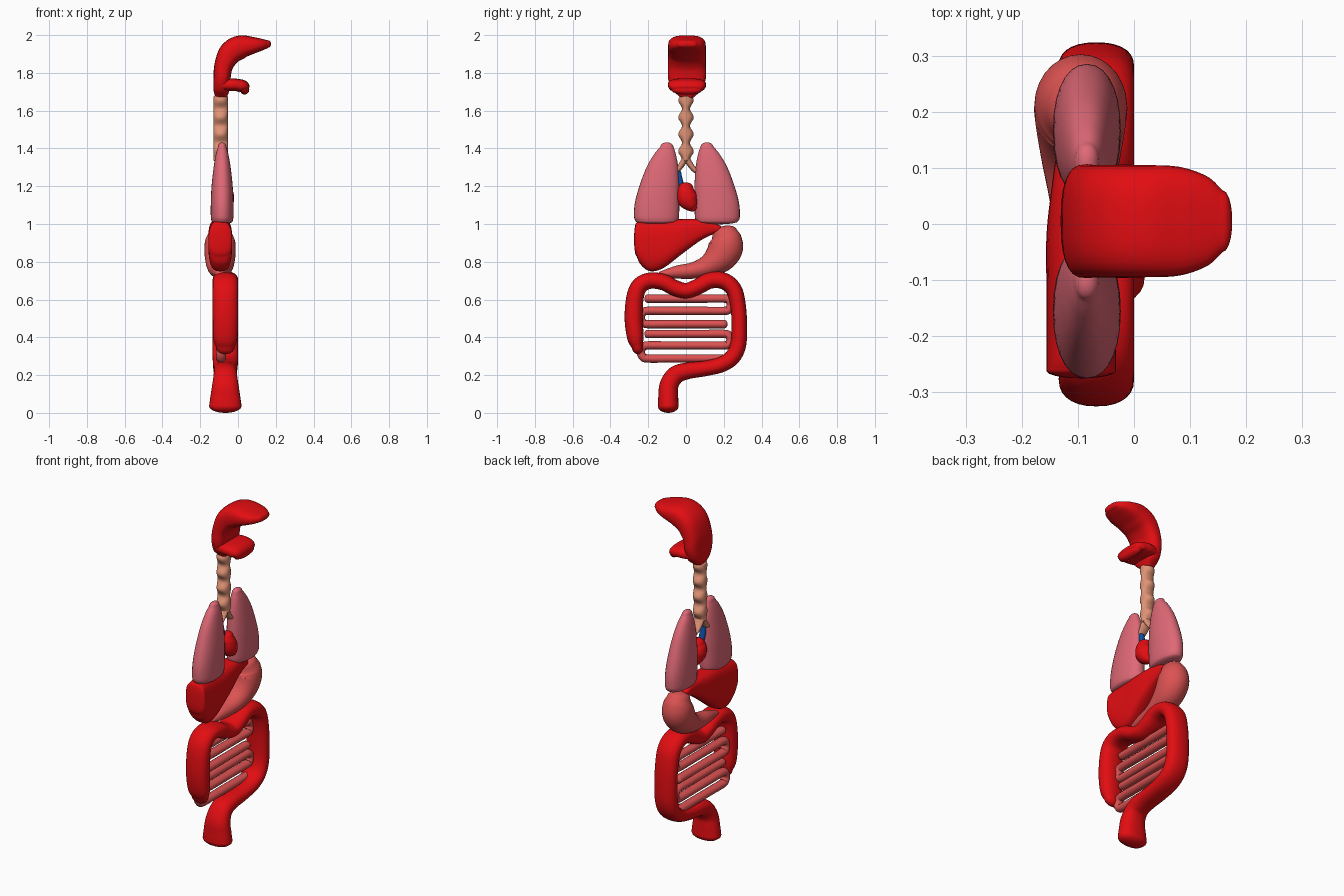
import bpy, bmesh, math
from mathutils import Vector


def material(name, rgb):
    m = bpy.data.materials.new(name)
    m.diffuse_color = (*rgb, 1)
    return m


RED = material("organ red", (0.76, 0.004, 0.006))
PINK = material("lung pink", (0.73, 0.14, 0.18))
ROSE = material("gut rose", (0.72, 0.085, 0.085))
TAN = material("airway tan", (0.74, 0.29, 0.18))
BLUE = material("vein blue", (0.005, 0.08, 0.36))


def smooth_path(pts, n):
    """Catmull-Rom resampling of (u, v, half_width, half_depth, offset) rows."""
    P = [Vector(p) for p in pts]
    P = [2 * P[0] - P[1]] + P + [2 * P[-1] - P[-2]]
    out = []
    for i in range(1, len(P) - 2):
        a, b, c, d = P[i - 1:i + 3]
        for k in range(n):
            t = k / n
            out.append(0.5 * (2 * b + (c - a) * t + (2 * a - 5 * b + 4 * c - d) * t * t
                              + (3 * b - a - 3 * c + d) * t ** 3))
    return out + [P[-2]]


def organ(name, pts, mat, plane="yz", caps=(0.03, 0.03), power=2.0, fixed=None, n=7, sides=28):
    """Sweep a rounded section along a planar path, with domed ends."""
    rows = smooth_path(pts, n)
    rings = []
    for i, r in enumerate(rows):
        if fixed:
            t = Vector(fixed)
        else:
            q, p = rows[min(i + 1, len(rows) - 1)], rows[max(i - 1, 0)]
            t = Vector((q[0] - p[0], q[1] - p[1])).normalized()
        rings.append((Vector((r[0], r[1])), t, max(r[2], 0.004), max(r[3], 0.004), r[4]))

    def dome(ring, length):
        c, t, h, d, o = ring
        res = []
        for deg in (20, 40, 58, 73, 84):
            a = math.radians(deg)
            s = math.cos(a)
            res.append((c + t * length * math.sin(a), t, h * s, d * s, o))
        return res

    rings = dome(rings[0], -caps[0])[::-1] + rings + dome(rings[-1], caps[1])
    bm = bmesh.new()
    loops = []
    for c, t, h, d, o in rings:
        nrm = Vector((-t.y, t.x))
        loop = []
        for k in range(sides):
            a = 2 * math.pi * k / sides
            ca, sa = math.cos(a), math.sin(a)
            x = math.copysign(abs(ca) ** (2 / power), ca) * h
            w = o + math.copysign(abs(sa) ** (2 / power), sa) * d
            p = c + nrm * x
            loop.append(bm.verts.new((w, p.x, p.y) if plane == "yz" else (p.x, w, p.y)))
        loops.append(loop)
    for A, B in zip(loops, loops[1:]):
        for k in range(sides):
            j = (k + 1) % sides
            bm.faces.new((A[k], A[j], B[j], B[k]))
    bm.faces.new(loops[0])
    bm.faces.new(loops[-1])
    bmesh.ops.recalc_face_normals(bm, faces=bm.faces)
    for f in bm.faces:
        f.smooth = True
    me = bpy.data.meshes.new(name)
    bm.to_mesh(me)
    bm.free()
    me.materials.append(mat)
    ob = bpy.data.objects.new(name, me)
    bpy.context.collection.objects.link(ob)
    return ob


# Nasal passage with throat, and mouth (profiles in the xz plane)
Y = 0.005
organ("nasal_passage", [
    (-0.09, 1.675, 0.032, 0.04, Y), (-0.088, 1.71, 0.042, 0.078, Y), (-0.085, 1.77, 0.045, 0.1, Y),
    (-0.075, 1.84, 0.05, 0.1, Y), (-0.04, 1.905, 0.062, 0.1, Y), (0.015, 1.937, 0.062, 0.1, Y),
    (0.08, 1.946, 0.045, 0.097, Y), (0.13, 1.95, 0.03, 0.08, Y), (0.158, 1.953, 0.02, 0.055, Y)],
    RED, "xz", (0.01, 0.017), 2.8)
organ("mouth", [
    (-0.1, 1.735, 0.03, 0.085, Y), (-0.04, 1.737, 0.034, 0.1, Y), (0.0, 1.735, 0.033, 0.1, Y),
    (0.027, 1.725, 0.035, 0.095, Y), (0.036, 1.708, 0.024, 0.08, Y)],
    RED, "xz", (0.01, 0.022), 2.8)

# Ribbed windpipe and its two branches
X = -0.092
pipe = []
for i in range(29):
    z = 1.675 - i * 0.012
    pipe.append((0, z, 0.031 + 0.01 * math.cos((z - 1.655) / 0.09 * 2 * math.pi), 0.038, X))
organ("windpipe", pipe, TAN, caps=(0.005, 0.01), n=2)
for s, side in ((-1, "left"), (1, "right")):
    organ("bronchus_" + side, [(0, 1.36, 0.016, 0.034, X), (s * 0.016, 1.325, 0.016, 0.03, X),
                               (s * 0.042, 1.29, 0.014, 0.025, X), (s * 0.07, 1.27, 0.012, 0.02, X)],
          TAN, caps=(0.01, 0.01))

# Lungs, mirrored
for s, side in ((-1, "left"), (1, "right")):
    table = [(1.015, 0.16, 0.112, 0.056), (1.04, 0.161, 0.119, 0.06), (1.11, 0.158, 0.118, 0.06),
             (1.2, 0.146, 0.106, 0.056), (1.3, 0.13, 0.084, 0.045), (1.37, 0.116, 0.057, 0.033),
             (1.41, 0.106, 0.034, 0.022)]
    organ("lung_" + side, [(0.005 + s * c, z, h, d, -0.084) for z, c, h, d in table],
          PINK, caps=(0.017, 0.022), power=2.2, fixed=(0, 1))

# Heart and its vein
organ("heart", [(0.0, 1.2, 0.036, 0.036, -0.075), (0.0, 1.17, 0.048, 0.05, -0.075),
                (0.01, 1.13, 0.054, 0.053, -0.073), (0.03, 1.098, 0.038, 0.04, -0.07),
                (0.041, 1.083, 0.024, 0.026, -0.07)], RED, caps=(0.02, 0.014))
organ("vein", [(-0.04, 1.275, 0.014, 0.016, -0.085), (-0.034, 1.24, 0.015, 0.018, -0.085),
               (-0.022, 1.19, 0.016, 0.018, -0.082)], BLUE, caps=(0.004, 0.004))

# Liver wedge
edges = [(-0.262, 1.008, 0.83), (-0.24, 1.018, 0.785), (-0.19, 1.022, 0.75), (-0.12, 1.024, 0.767),
         (-0.02, 1.026, 0.842), (0.07, 1.027, 0.908), (0.13, 1.02, 0.94), (0.17, 0.995, 0.955)]
organ("liver", [(y, (a + b) / 2, (a - b) / 2, 0.062 - max(0, y) * 0.14, -0.094) for y, a, b in edges],
      RED, caps=(0.013, 0.02), power=2.9, fixed=(1, 0))

# Stomach
X = -0.095
organ("stomach", [
    (0.205, 0.955, 0.066, 0.06, X), (0.213, 0.915, 0.084, 0.078, X), (0.208, 0.87, 0.092, 0.083, X),
    (0.175, 0.82, 0.083, 0.08, X), (0.115, 0.777, 0.06, 0.07, X), (0.04, 0.754, 0.044, 0.055, X),
    (-0.05, 0.745, 0.034, 0.04, X), (-0.135, 0.735, 0.014, 0.02, X)],
    ROSE, caps=(0.035, 0.012))

# Large intestine: up, across, down and out
X = -0.067
organ("large_intestine", [
    (-0.258, 0.35, 0.03, 0.05, X), (-0.268, 0.4, 0.044, 0.064, X), (-0.277, 0.5, 0.048, 0.067, X),
    (-0.27, 0.61, 0.046, 0.067, X), (-0.245, 0.673, 0.044, 0.067, X), (-0.19, 0.7, 0.043, 0.067, X),
    (-0.12, 0.692, 0.043, 0.067, X), (-0.06, 0.662, 0.042, 0.067, X), (0.0, 0.647, 0.041, 0.067, X),
    (0.06, 0.667, 0.042, 0.067, X), (0.13, 0.702, 0.044, 0.067, X), (0.2, 0.698, 0.044, 0.067, X),
    (0.252, 0.655, 0.043, 0.067, X), (0.274, 0.58, 0.041, 0.067, X), (0.282, 0.48, 0.041, 0.067, X),
    (0.278, 0.37, 0.042, 0.067, X), (0.25, 0.3, 0.042, 0.067, X), (0.19, 0.257, 0.041, 0.066, X),
    (0.1, 0.235, 0.041, 0.064, X), (0.01, 0.223, 0.044, 0.062, X), (-0.055, 0.2, 0.048, 0.062, X),
    (-0.09, 0.145, 0.05, 0.07, X), (-0.094, 0.08, 0.053, 0.08, X), (-0.094, 0.035, 0.055, 0.086, X)],
    RED, caps=(0.04, 0.035), power=2.3)


# Small intestine: two serpentine runs
def serpentine(name, levels, start, last):
    pts, side = [], start
    for i, z in enumerate(levels):
        end = last if i == len(levels) - 1 else -side * 0.205
        a = side * 0.205
        for k in range(5):
            pts.append((a + (end - a) * k / 4, z))
        if i < len(levels) - 1:
            r = (z - levels[i + 1]) / 2
            for deg in (45, 90, 135):
                t = math.radians(deg)
                pts.append((end - side * r * math.sin(t), z - r + r * math.cos(t)))
        side = -side
    organ(name, [(y, z, 0.022, 0.026, -0.09) for y, z in pts], ROSE, n=4, sides=16, caps=(0.015, 0.015))


serpentine("small_intestine_upper", (0.605, 0.54, 0.47), -1, 0.205)
serpentine("small_intestine_lower", (0.418, 0.357, 0.288), -1, 0.23)
